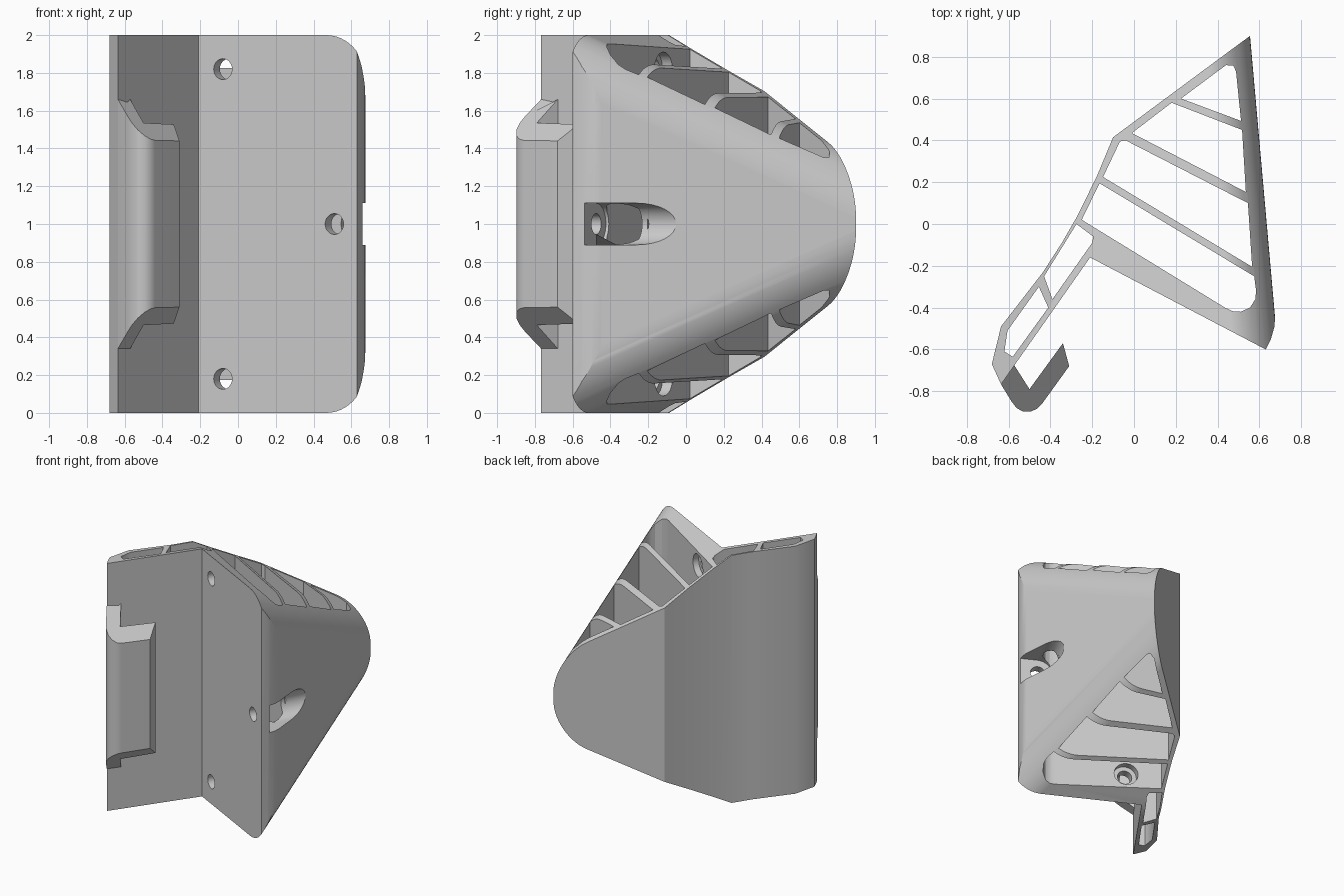
import bpy, bmesh, math
from mathutils import Vector, Matrix

cube = bpy.data.objects.get("Cube")
if cube:
    bpy.data.objects.remove(cube, do_unlink=True)

grey = bpy.data.materials.new("plain grey")
grey.use_nodes = True
colour = (0.6, 0.6, 0.6, 1)
grey.diffuse_color = colour
grey.node_tree.nodes["Principled BSDF"].inputs["Base Color"].default_value = colour

# Directions of the mounting face: along it, and into the body
CORNER = Vector((-0.21, -0.16, 0))
ALONG = Vector((0.886, -0.464, 0)).normalized()
INWARD = Vector((0.464, 0.886, 0)).normalized()
UP = Vector((0, 0, 1))


def make(name, bm):
    bmesh.ops.recalc_face_normals(bm, faces=bm.faces)
    mesh = bpy.data.meshes.new(name)
    bm.to_mesh(mesh)
    bm.free()
    mesh.materials.append(grey)
    obj = bpy.data.objects.new(name, mesh)
    bpy.context.collection.objects.link(obj)
    return obj


def loft(bm, first, last):
    """Closed solid between two matching loops of points."""
    a = [bm.verts.new(p) for p in first]
    b = [bm.verts.new(p) for p in last]
    bm.faces.new(a[::-1])
    bm.faces.new(b)
    for i in range(len(a)):
        j = (i + 1) % len(a)
        bm.faces.new((a[i], a[j], b[j], b[i]))


def prism(bm, points, height):
    """Vertical prism centred on z = 1; height(x, y) gives the half height."""
    loft(bm, *[[(x, y, 1 + s * height(x, y)) for x, y in points] for s in (-1, 1)])


def rod(bm, x, z, radius, start, end):
    """Cylinder normal to the mounting face, between two depths."""
    foot = CORNER + ALONG * ((x - CORNER.x) / ALONG.x)
    centre = foot + INWARD * (start + end) / 2 + UP * z
    matrix = Matrix.Translation(centre) @ INWARD.to_track_quat('Z', 'Y').to_matrix().to_4x4()
    bmesh.ops.create_cone(bm, cap_ends=True, segments=32, radius1=radius,
                          radius2=radius, depth=end - start, matrix=matrix)
    return foot


def boolean(target, cutter, operation):
    mod = target.modifiers.new("cut", 'BOOLEAN')
    mod.operation = operation
    mod.solver = 'EXACT'
    mod.object = cutter
    bpy.context.view_layer.objects.active = target
    bpy.ops.object.modifier_apply(modifier=mod.name)
    bpy.data.objects.remove(cutter, do_unlink=True)


# Body outline: wedge and side plate in one
outline = [(-0.21, -0.16), (0.63, -0.6), (0.655, -0.55), (0.672, -0.49), (0.675, -0.44),
           (0.555, 0.9), (-0.1, 0.415), (-0.177, 0.23), (-0.27, 0.04), (-0.345, -0.09),
           (-0.435, -0.23), (-0.636, -0.49), (-0.68, -0.67), (-0.636, -0.767)]
bm = bmesh.new()
prism(bm, outline, lambda x, y: 1)
body = make("bracket_body", bm)


def envelope_section(depth):
    """Section of the taper at one depth, with rounded outer corners."""
    t = (1.294 - depth) / 1.14
    edge = Vector((0.555 + 0.12 * t, 0.9 - 1.35 * t, 1))
    half = 1 - 0.53 * depth
    loop = [(-2.4, -half)]
    for side in (-1, 1):
        arc = [(0.25 * (math.sin(a) - 1), side * (half - 0.28 + 0.28 * math.cos(a)))
               for a in (math.pi / 2 * i / 14 for i in range(15))]
        loop += arc[::-side]
    loop.append((-2.4, half))
    return [edge + ALONG * u + UP * v for u, v in loop]


bm = bmesh.new()
loft(bm, envelope_section(-1.2), envelope_section(1.31))
boolean(body, make("envelope", bm), 'INTERSECT')

# Open cells that leave the walls and ribs
cells = [
    [(-0.25, 0.02), (0.435, -0.4), (0.47, -0.417), (0.51, -0.42), (0.555, -0.4),
     (0.58, -0.36), (0.584, -0.32), (0.575, -0.25), (-0.165, 0.195)],
    [(-0.148, 0.225), (0.565, -0.205), (0.545, 0.1), (-0.04, 0.4), (-0.067, 0.395)],
    [(-0.01, 0.435), (0.535, 0.153), (0.517, 0.45), (0.18, 0.58)],
    [(0.225, 0.6), (0.512, 0.493), (0.488, 0.73), (0.475, 0.757), (0.44, 0.76)],
    [(-0.275, 0), (-0.195, -0.06), (-0.2, -0.09), (-0.39, -0.36), (-0.43, -0.25)],
    [(-0.455, -0.3), (-0.41, -0.4), (-0.58, -0.635), (-0.62, -0.61), (-0.605, -0.51)],
]
bm = bmesh.new()
for cell in cells:
    prism(bm, cell, lambda x, y: 1.2)
boolean(body, make("cells", bm), 'DIFFERENCE')

# Screw holes with counterbores
bm = bmesh.new()
for z in (0.18, 1.82):
    rod(bm, -0.08, z, 0.055, -0.1, 0.2)
rod(bm, 0.51, 1, 0.055, -0.1, 0.2)
boolean(body, make("screw_holes", bm), 'DIFFERENCE')
bm = bmesh.new()
for z in (0.18, 1.82):
    rod(bm, -0.08, z, 0.09, 0.07, 0.25)
foot = rod(bm, 0.51, 1, 0.11, 0.07, 0.6)
boolean(body, make("counterbores", bm), 'DIFFERENCE')

# Side slot giving a tool access to the outer screw
bm = bmesh.new()
slot = [foot + ALONG * a + INWARD * d for a, d in ((0, 0.07), (0.4, 0.07), (0.4, 0.6), (0, 0.6))]
prism(bm, [p.xy for p in slot], lambda x, y: 0.11)
boolean(body, make("side_slot", bm), 'DIFFERENCE')

# Hook along the side plate, with ends slanting inward
hook_profile = [(-0.636, -0.767), (-0.585, -0.85), (-0.562, -0.88),
                (-0.53, -0.898), (-0.495, -0.898), (-0.463, -0.883), (-0.44, -0.86),
                (-0.31, -0.68), (-0.34, -0.57), (-0.5, -0.79), (-0.57, -0.68), (-0.585, -0.66)]
bm = bmesh.new()
prism(bm, hook_profile,
      lambda x, y: min(0.66, 0.44 + 1.03 * max(0, 0.127 - (0.825 * x - 0.566 * y))))
hook = make("plate_hook", bm)

# Smooth the curved surfaces and keep the edges crisp
for obj in (body, hook):
    bpy.ops.object.select_all(action='DESELECT')
    obj.select_set(True)
    bpy.context.view_layer.objects.active = obj
    bpy.ops.object.shade_smooth_by_angle(angle=math.radians(28))
    mod = obj.modifiers.new("even shading", 'WEIGHTED_NORMAL')
    mod.keep_sharp = True
